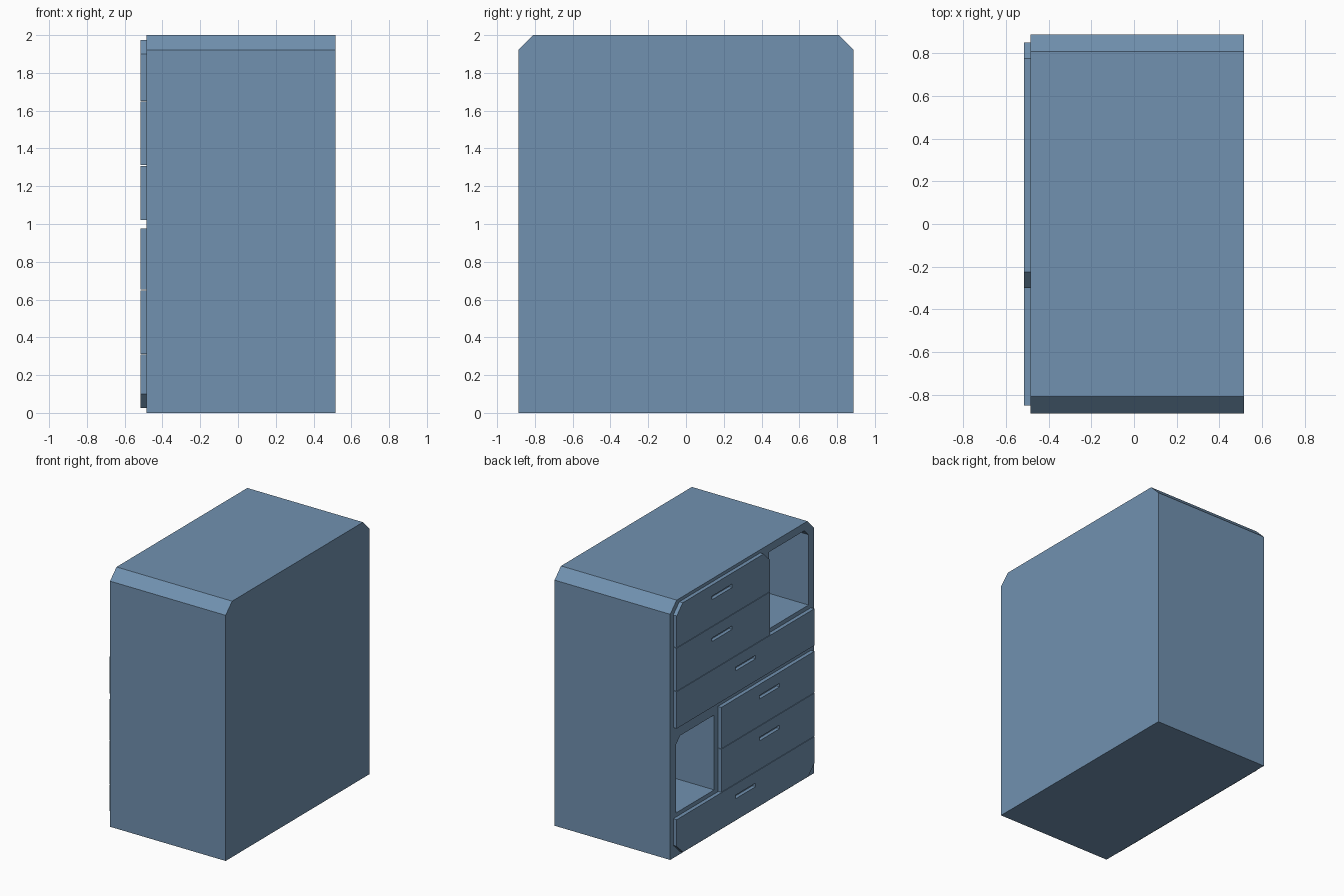
import bpy, bmesh

if "Cube" in bpy.data.objects:
    bpy.data.objects.remove(bpy.data.objects["Cube"])

BACK, FACE, FRONT = 0.515, -0.485, -0.515   # x of rear, carcass face, drawer face

# Slate blue paint
paint = bpy.data.materials.new("slate_blue_paint")
paint.diffuse_color = (0.165, 0.285, 0.435, 1)
paint.use_nodes = True
paint.node_tree.nodes["Principled BSDF"].inputs["Base Color"].default_value = paint.diffuse_color


def prism(name, profile, x0, x1):
    """Extrude a (y, z) profile along x."""
    bm = bmesh.new()
    face = bm.faces.new([bm.verts.new((x0, y, z)) for y, z in profile])
    ext = bmesh.ops.extrude_face_region(bm, geom=[face])
    moved = [v for v in ext["geom"] if isinstance(v, bmesh.types.BMVert)]
    bmesh.ops.translate(bm, verts=moved, vec=(x1 - x0, 0, 0))
    # the start face may be kept or dropped by the extrude; close the solid
    bmesh.ops.holes_fill(bm, edges=bm.edges)
    bmesh.ops.recalc_face_normals(bm, faces=bm.faces)
    mesh = bpy.data.meshes.new(name)
    bm.to_mesh(mesh)
    bm.free()
    mesh.materials.append(paint)
    ob = bpy.data.objects.new(name, mesh)
    bpy.context.collection.objects.link(ob)
    return ob


def panel(y0, y1, z0, z1, bl=0, br=0, tr=0, tl=0):
    """Rectangle outline with optional corner chamfers (y0 side = left)."""
    pts = []
    for y, z, c, sy, sz in ((y0, z0, bl, 1, 1), (y1, z0, br, -1, 1),
                            (y1, z1, tr, -1, -1), (y0, z1, tl, 1, -1)):
        if not c:
            pts.append((y, z))
        else:
            pair = [(y, z + sz * c), (y + sy * c, z)]
            pts += pair if sy == sz else pair[::-1]
    return pts


def cut(target, cutter):
    """Subtract the cutter and remove it."""
    mod = target.modifiers.new("cut", 'BOOLEAN')
    mod.operation, mod.solver, mod.object = 'DIFFERENCE', 'EXACT', cutter
    cutter.hide_render = True
    bpy.context.view_layer.objects.active = target
    bpy.ops.object.modifier_apply(modifier=mod.name)
    bpy.data.objects.remove(cutter)


# Carcass with chamfered top edges
carcass = prism("carcass", panel(-0.888, 0.888, 0, 2, tr=0.08, tl=0.08), FACE, BACK)

# Two open cubbies, each with its outer top corner chamfered
for outline in (panel(-0.82, -0.335, 1.34, 1.94, tl=0.05),
                panel(0.345, 0.815, 0.34, 0.925, tr=0.05)):
    cut(carcass, prism("cubby_cutter", outline, FACE - 0.1, 0.45))

# Drawer fronts: y range, z range, slot centre, corner chamfers
drawers = (
    ("top_drawer", -0.30, 0.85, 1.652, 1.975, 0.29, dict(tl=0.075, tr=0.075)),
    ("upper_drawer", -0.30, 0.85, 1.312, 1.648, 0.29, {}),
    ("upper_wide_drawer", -0.85, 0.85, 1.02, 1.308, 0, {}),
    ("middle_drawer", -0.85, 0.30, 0.652, 0.975, -0.295, {}),
    ("lower_drawer", -0.85, 0.30, 0.312, 0.648, -0.295, {}),
    ("bottom_wide_drawer", -0.85, 0.85, 0.025, 0.308, 0, dict(bl=0.075, br=0.075)),
)
for name, y0, y1, z0, z1, yc, corners in drawers:
    drawer = prism(name, panel(y0, y1, z0, z1, **corners), FRONT, FACE)
    # Recessed finger slot near the top
    zc = z1 - 0.1
    slot = panel(yc - 0.125, yc + 0.125, zc - 0.014, zc + 0.014)
    cut(drawer, prism("slot_cutter", slot, FRONT - 0.05, FACE - 0.003))
